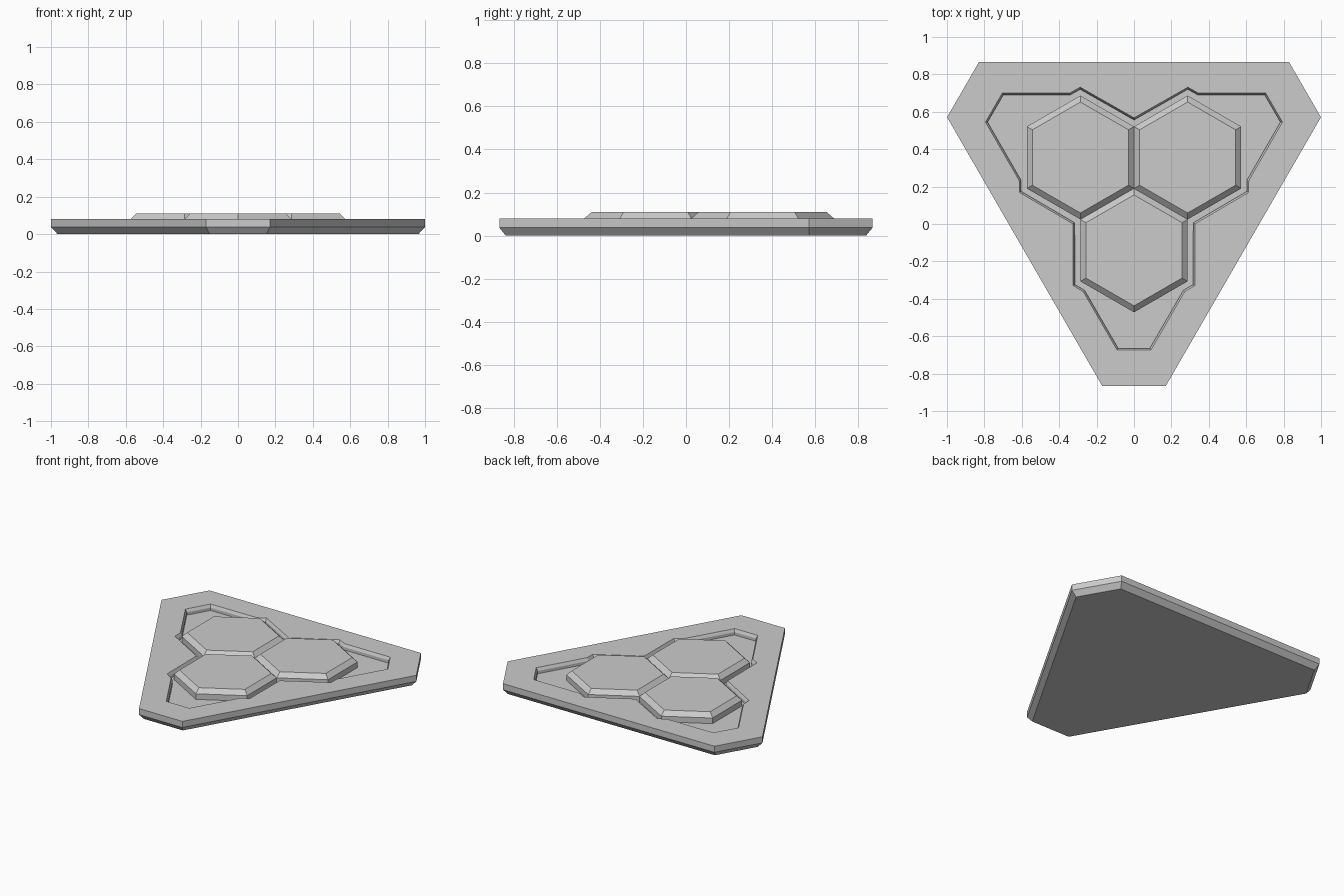
import bpy, bmesh, math
from mathutils import Vector, Matrix

if "Cube" in bpy.data.objects:
    bpy.data.objects.remove(bpy.data.objects["Cube"])

CY = 0.866 - 0.676  # three-fold symmetry centre on the y axis


def inset(pts, d):
    """Mitred inward offset of a counter-clockwise polygon."""
    out = []
    for i, p in enumerate(pts):
        a = (p - pts[i - 1]).normalized()
        b = (pts[(i + 1) % len(pts)] - p).normalized()
        na, nb = Vector((-a.y, a.x)), Vector((-b.y, b.x))
        out.append(p + (na + nb) * (d / (1 + na.dot(nb))))
    return out


def loft(name, outline, sections):
    """Closed solid from (inset, z) sections of one outline, bottom to top."""
    bm = bmesh.new()
    rings = [[bm.verts.new((p.x, p.y, z)) for p in inset(outline, d)] for d, z in sections]
    n = len(outline)
    for lo, hi in zip(rings, rings[1:]):
        for i in range(n):
            j = (i + 1) % n
            bm.faces.new((lo[i], lo[j], hi[j], hi[i]))
    bm.faces.new(rings[0][::-1])
    bm.faces.new(rings[-1])
    mesh = bpy.data.meshes.new(name)
    bm.to_mesh(mesh)
    bm.free()
    ob = bpy.data.objects.new(name, mesh)
    bpy.context.collection.objects.link(ob)
    return ob


def threefold(points):
    """Repeat points (relative to the symmetry centre) at 0, 120 and 240 degrees."""
    return [Matrix.Rotation(k * math.tau / 3, 2) @ Vector(p) + Vector((0, CY))
            for k in range(3) for p in points]


# Base plate: triangle with cut corners and a chamfered underside
plate_outline = threefold([(-0.17, -0.866 - CY), (0.17, -0.866 - CY)])
plate = loft("base_plate", plate_outline, [(0.03, 0), (0, 0.037), (0, 0.08)])

# Recess following the tiles and the corners
half = [(0.09, -0.865), (0.271, -0.552), (0.325, -0.52), (0.327, -0.189)]
recess_outline = threefold([(-x, y) for x, y in half[:3]][::-1] + half)
cutter = loft("recess_cutter", recess_outline,
              [(0.01, 0.04), (0.01, 0.06), (-0.01, 0.10)])
cutter.hide_render = True
mod = plate.modifiers.new("recess", 'BOOLEAN')
mod.object = cutter
mod.operation = 'DIFFERENCE'
mod.solver = 'EXACT'
bpy.context.view_layer.objects.active = plate
bpy.ops.object.modifier_apply(modifier=mod.name)
bpy.data.objects.remove(cutter)

# Three bevelled hexagonal tiles meeting at the centre
R = 0.331
for k, label in enumerate(("front", "right", "left")):
    a = -math.pi / 2 + k * math.tau / 3
    c = Vector((R * math.cos(a), CY + R * math.sin(a)))
    hexagon = [c + R * Vector((math.cos(t), math.sin(t)))
               for t in (math.pi / 6 + i * math.pi / 3 for i in range(6))]
    loft(label + "_hex_tile", hexagon, [(0, 0.04), (0, 0.08), (0.03, 0.11)])
